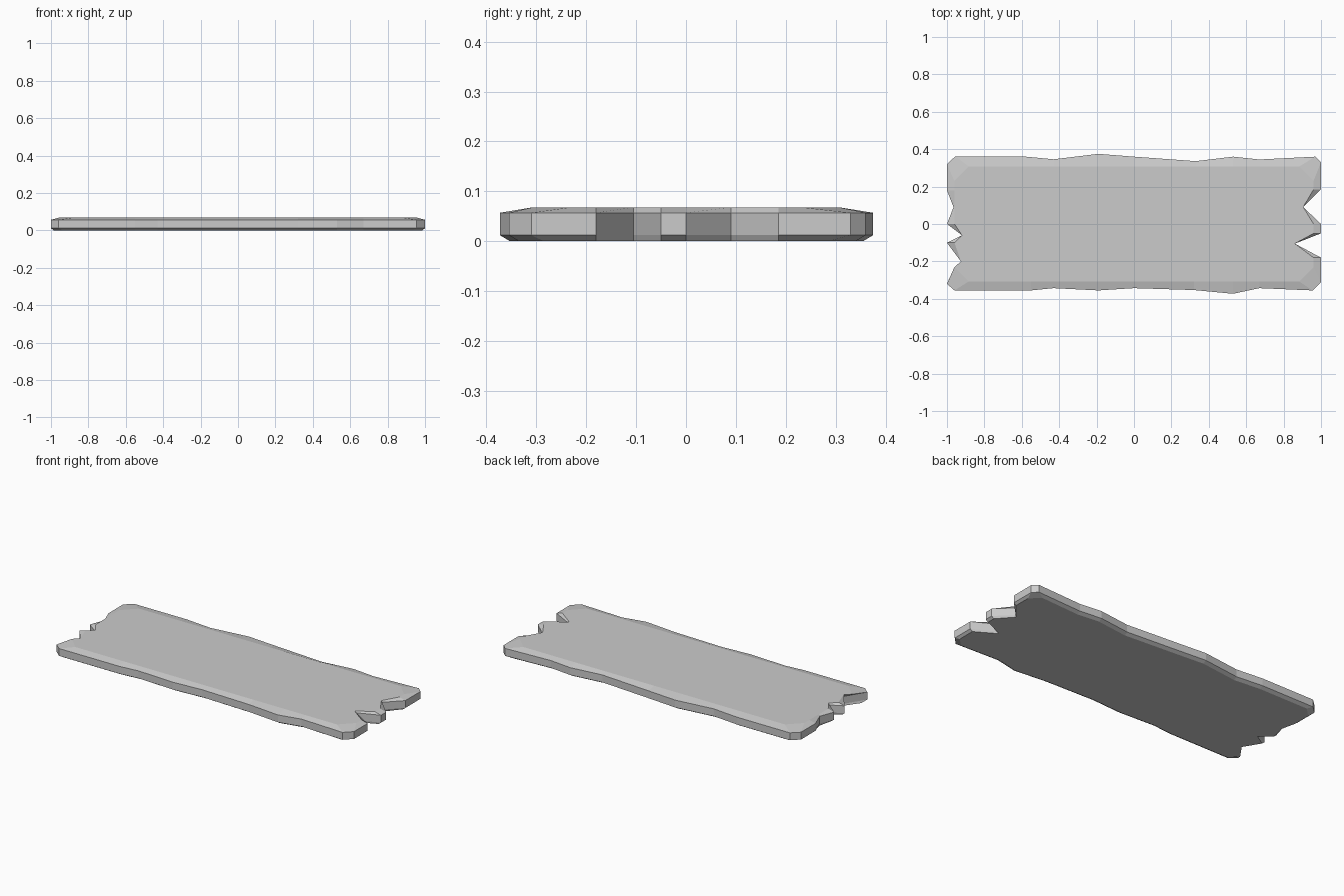
import bpy, bmesh
from math import copysign

if "Cube" in bpy.data.objects:
    bpy.data.objects.remove(bpy.data.objects["Cube"])

# Ragged plank outline, counter-clockwise from the front left corner
OUTLINE = [
    (-0.96, -0.355), (-0.55, -0.355), (-0.43, -0.343), (-0.19, -0.355), (0, -0.343),
    (0.32, -0.353), (0.53, -0.373), (0.67, -0.343), (0.955, -0.355), (1, -0.31),
    (1, -0.18), (0.86, -0.105), (1, -0.05), (1, 0), (0.905, 0.09), (1, 0.185),
    (1, 0.33), (0.97, 0.36),
    (0.67, 0.345), (0.53, 0.36), (0.33, 0.336), (0, 0.36), (-0.19, 0.375),
    (-0.43, 0.346), (-0.6, 0.362), (-0.955, 0.362), (-1, 0.32),
    (-1, 0.18), (-0.965, 0.09), (-1, 0), (-0.92, -0.06), (-1, -0.10),
    (-0.925, -0.20), (-1, -0.32),
]


def inset(p, max_x, max_y, max_sum):
    """Pull a point inside a rectangle with chamfered corners."""
    x, y = min(abs(p[0]), max_x), min(abs(p[1]), max_y)
    excess = max(0, x + y - max_sum)
    if abs(p[1]) > 0.335:
        x -= excess
    else:
        y -= excess
    return copysign(x, p[0]), copysign(y, p[1])


# Bottom bevel, straight sides, top bevel
top = [inset(p, 0.96, 0.307, 1.19) for p in OUTLINE]
bottom = [inset(p, 0.985, abs(p[1]) - 0.02 if abs(p[1]) > 0.3 else 1, 1.27) for p in OUTLINE]
levels = [(bottom, 0.0), (OUTLINE, 0.012), (OUTLINE, 0.057), (top, 0.068)]

bm = bmesh.new()
rings = [[bm.verts.new((x, y, z)) for x, y in pts] for pts, z in levels]
n = len(OUTLINE)
for lo, hi in zip(rings, rings[1:]):
    for i in range(n):
        j = (i + 1) % n
        bm.faces.new((lo[i], lo[j], hi[j], hi[i]))
bm.faces.new(rings[0][::-1])
bm.faces.new(rings[-1])
bmesh.ops.recalc_face_normals(bm, faces=bm.faces)

mesh = bpy.data.meshes.new("wooden_plank")
bm.to_mesh(mesh)
bm.free()
plank = bpy.data.objects.new("wooden_plank", mesh)
bpy.context.collection.objects.link(plank)
